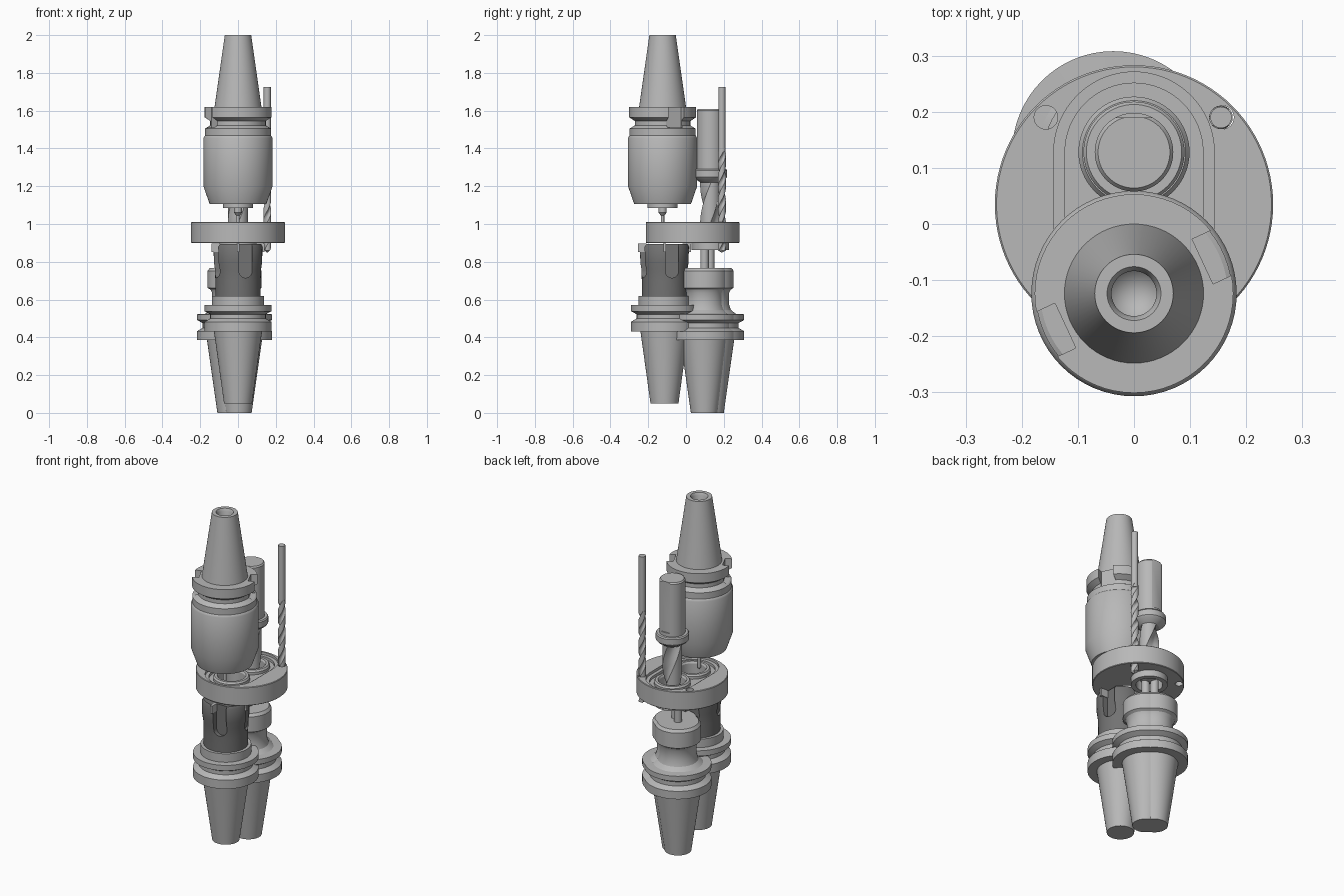
import bpy, bmesh
from math import pi, cos, sin, radians
from mathutils import Matrix, Vector

if "Cube" in bpy.data.objects:
    bpy.data.objects.remove(bpy.data.objects["Cube"])


def material(name, value):
    mat = bpy.data.materials.new(name)
    mat.use_nodes = True
    colour = (value, value, value, 1)
    mat.diffuse_color = colour
    mat.node_tree.nodes["Principled BSDF"].inputs["Base Color"].default_value = colour
    return mat


STEEL = material("light steel", 0.48)
DARK = material("dark steel", 0.17)


def finish(name, bm, mat, at=(0, 0)):
    bmesh.ops.recalc_face_normals(bm, faces=bm.faces[:])
    mesh = bpy.data.meshes.new(name)
    bm.to_mesh(mesh)
    bm.free()
    mesh.materials.append(mat)
    obj = bpy.data.objects.new(name, mesh)
    obj.location = (at[0], at[1], 0)
    bpy.context.scene.collection.objects.link(obj)
    return obj


def lathe(name, profile, at, mat=STEEL, closed=False, steps=64):
    """Turn a profile of (radius, height) points about the vertical axis."""
    bm = bmesh.new()
    verts = [bm.verts.new((r, 0, z)) for r, z in profile]
    pairs = list(zip(verts, verts[1:])) + ([(verts[-1], verts[0])] if closed else [])
    edges = [bm.edges.new(p) for p in pairs]
    bmesh.ops.spin(bm, geom=verts + edges, cent=(0, 0, 0), axis=(0, 0, 1),
                   angle=2 * pi, steps=steps)
    bmesh.ops.remove_doubles(bm, verts=bm.verts[:], dist=1e-5)
    return finish(name, bm, mat, at)


def rod(name, radius, low, high, at, mat=STEEL, steps=32):
    return lathe(name, [(0, low), (radius, low), (radius, high), (0, high)], at, mat, steps=steps)


def box(name, size, centre, angle=0, at=(0, 0), mat=STEEL):
    """Box placed in a frame that is turned by angle about the part's axis."""
    bm = bmesh.new()
    place = Matrix.Rotation(angle, 4, 'Z') @ Matrix.Translation(Vector(centre))
    bmesh.ops.create_cube(bm, size=1, matrix=place @ Matrix.Diagonal((*size, 1)))
    return finish(name, bm, mat, at)


def obround(name, radius, low, high, y1, y2):
    bm = bmesh.new()
    ring = []
    for i in range(66):
        a = pi * (i if i < 33 else i - 1) / 32
        ring.append(bm.verts.new((radius * cos(a), radius * sin(a) + (y2 if i < 33 else y1), low)))
    face = bm.faces.new(ring)
    out = bmesh.ops.extrude_face_region(bm, geom=[face])
    top = [v for v in out["geom"] if isinstance(v, bmesh.types.BMVert)]
    bmesh.ops.translate(bm, verts=top, vec=(0, 0, high - low))
    return finish(name, bm, STEEL)


def cut(obj, cutters):
    """Subtract the cutters, keep the result and drop the cutters."""
    for c in cutters:
        c.hide_render = True
        mod = obj.modifiers.new("cut", 'BOOLEAN')
        mod.operation, mod.solver, mod.object = 'DIFFERENCE', 'EXACT', c
    bpy.context.view_layer.update()
    graph = bpy.context.evaluated_depsgraph_get()
    mesh = bpy.data.meshes.new_from_object(obj.evaluated_get(graph))
    obj.modifiers.clear()
    obj.data = mesh
    for c in cutters:
        bpy.data.objects.remove(c)


def fluted(name, radius, low, high, turns, depth, at, tip):
    """Two-flute twisted body with a pointed lower end."""
    bm = bmesh.new()
    rings, n, levels = [], 32, 48
    for j in range(levels + 1):
        t = j / levels
        ring = []
        for i in range(n):
            a = 2 * pi * i / n
            r = radius * (1 - depth * max(0, cos(2 * a)) ** 0.7)
            b = a + turns * 2 * pi * t
            ring.append(bm.verts.new((r * cos(b), r * sin(b), low + (high - low) * t)))
        rings.append(ring)
    for lo, hi in zip(rings, rings[1:]):
        for i in range(n):
            k = (i + 1) % n
            bm.faces.new((lo[i], lo[k], hi[k], hi[i]))
    point = bm.verts.new((0, 0, low - tip))
    for i in range(n):
        bm.faces.new((rings[0][i], point, rings[0][(i + 1) % n]))
    bm.faces.new(rings[-1])
    return finish(name, bm, STEEL, at)


# Upper chuck: bored taper, grooved flange and body
UPPER = (0, -0.124)
chuck = lathe("drill_chuck", [
    (0, 1.8), (0.04, 1.84), (0.04, 1.985), (0.048, 2), (0.07, 2), (0.124, 1.62),
    (0.177, 1.62), (0.177, 1.565), (0.147, 1.545), (0.147, 1.522), (0.175, 1.505),
    (0.175, 1.468), (0.178, 1.465), (0.183, 1.455), (0.183, 1.2), (0.15, 1.105),
    (0.08, 1.105), (0.08, 1.085), (0, 1.085)], UPPER)
cut(chuck, [box("drive_slot_cutter", (0.12, 0.088, 0.15), (0.195, 0, 1.585),
                radians(25) + k * pi, UPPER) for k in range(2)])
lathe("small_drill", [(0, 1.09), (0.022, 1.09), (0.022, 1.06), (0.009, 1.045),
                      (0.009, 0.98), (0, 0.97)], UPPER, steps=24)

# Round plate with a stepped pocket, tool holes and pin holes
BACK, FRONT = 0.128, -0.06
plate = lathe("round_plate", [(0, 0.9), (0.245, 0.9), (0.248, 0.903), (0.248, 1.007),
                              (0.245, 1.01), (0, 1.01)], (0, 0.035), steps=96)
cut(plate, [obround("pocket_cutter", 0.143, 0.995, 1.1, FRONT, BACK),
            obround("step_cutter", 0.123, 0.98, 1.09, FRONT, BACK)]
    + [rod("tool_hole_cutter", 0.09, 0.8, 1.2, (0, y)) for y in (FRONT, BACK)]
    + [rod("pin_hole_cutter", 0.021, 0.85, 1.1, (x, 0.19)) for x in (-0.157, 0.157)])
for label, y, low in (("front", FRONT, 0.901), ("back", BACK, 0.862)):
    lathe(label + "_bushing", [(0.072, low), (0.099, low), (0.099, 0.995), (0.092, 1.005),
                               (0.078, 1.005), (0.072, 0.995)], (0, y), closed=True)

# Large drill: flat-sided shank, collar and fluted body
TOOL = (0, BACK)
shank = lathe("large_drill_shank", [
    (0, 1.61), (0.064, 1.61), (0.07, 1.602), (0.07, 1.29), (0.085, 1.29), (0.09, 1.283),
    (0.09, 1.25), (0.082, 1.24), (0.052, 1.22), (0, 1.22)], TOOL)
cut(shank, [box("flat_cutter", (0.3, 0.1, 0.35), (0, 0.112, 1.485), 0, TOOL)])
fluted("large_drill_body", 0.053, 0.9, 1.23, 0.4, 0.4, TOOL, 0.015)

# Long twist drill through the pin hole
PIN = (0.155, 0.19)
rod("long_drill_shank", 0.019, 1.38, 1.725, PIN)
fluted("long_drill_flutes", 0.021, 0.86, 1.4, 2.25, 0.45, PIN, 0.012)

# Lower front holder with the dark face mill
MILL = (0, -0.114)
lathe("mill_holder", [
    (0, 0.05), (0.074, 0.05), (0.127, 0.43), (0.177, 0.43), (0.177, 0.482), (0.147, 0.5),
    (0.147, 0.522), (0.177, 0.538), (0.177, 0.57), (0.137, 0.57), (0.137, 0.62), (0, 0.62)], MILL)
mill = lathe("face_mill", [(0, 0.62), (0.12, 0.62), (0.12, 0.7), (0.122, 0.76), (0.128, 0.8),
                           (0.129, 0.88), (0.122, 0.893), (0, 0.893)], MILL, DARK)
pockets = []
for k in range(4):
    turn = k * pi / 2
    # Rounded chip pocket beside each cutting insert
    pockets.append(box("chip_pocket_cutter", (0.08, 0.07, 0.16), (0.135, 0.04, 0.83), turn, MILL))
    bm = bmesh.new()
    spot = Matrix.Rotation(turn, 4, 'Z') @ Matrix.Translation((0.135, 0.04, 0.75)) \
        @ Matrix.Rotation(pi / 2, 4, 'Y')
    bmesh.ops.create_cone(bm, cap_ends=True, segments=32, radius1=0.035, radius2=0.035,
                          depth=0.08, matrix=spot)
    pockets.append(finish("chip_pocket_end_cutter", bm, DARK, MILL))
    box("cutting_insert", (0.045, 0.014, 0.045), (0.118, 0.001, 0.873), turn, MILL)
cut(mill, pockets)

# Two overlapping lower back holders with nuts and cutter shafts
for label, at in (("outer", (-0.037, 0.128)), ("inner", (0, 0.098))):
    lathe(label + "_collet_holder", [
        (0, 0), (0.072, 0), (0.127, 0.385), (0.18, 0.385), (0.18, 0.432), (0.15, 0.45),
        (0.15, 0.475), (0.18, 0.492), (0.18, 0.522), (0.135, 0.525), (0.11, 0.545),
        (0.1, 0.575), (0.1, 0.635), (0.108, 0.652), (0.124, 0.662), (0.124, 0.752),
        (0.112, 0.768), (0, 0.768)], at)
    rod(label + "_cutter_shaft", 0.022, 0.76, 0.9, at)

# Smooth shading that keeps sharp edges
for obj in bpy.context.scene.objects:
    if obj.type == 'MESH':
        bpy.ops.object.select_all(action='DESELECT')
        obj.select_set(True)
        bpy.context.view_layer.objects.active = obj
        bpy.ops.object.shade_smooth_by_angle(angle=radians(30))
